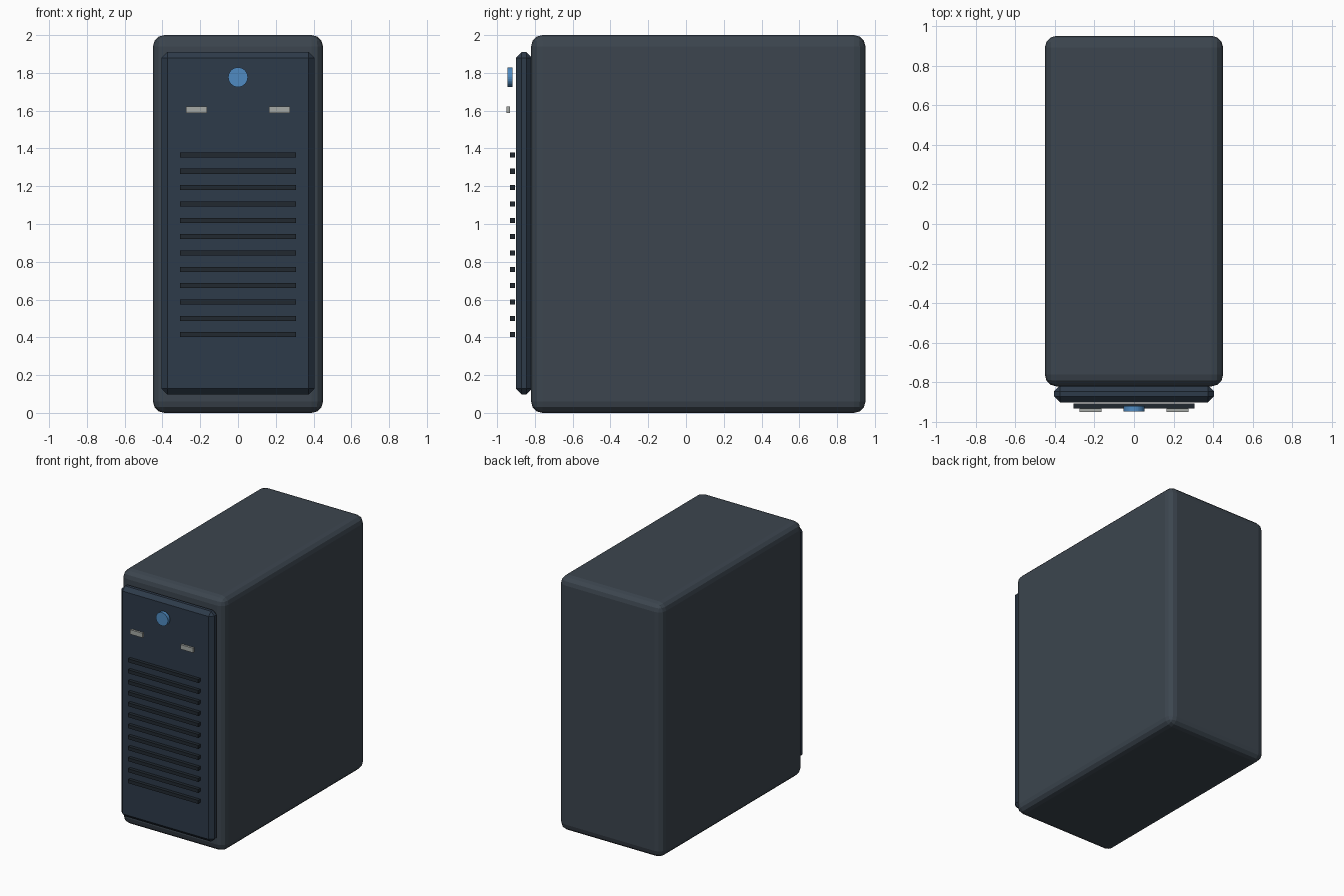
import bpy
import math

if "Cube" in bpy.data.objects:
    bpy.data.objects.remove(bpy.data.objects["Cube"])


def material(name, rgb):
    m = bpy.data.materials.new(name)
    m.diffuse_color = (*rgb, 1)
    m.use_nodes = True
    m.node_tree.nodes["Principled BSDF"].inputs["Base Color"].default_value = m.diffuse_color
    return m


case_mat = material("case_grey", (0.045, 0.06, 0.077))
panel_mat = material("panel_blue_grey", (0.027, 0.043, 0.068))
vent_mat = material("vent_dark", (0.015, 0.022, 0.03))
button_mat = material("button_blue", (0.08, 0.26, 0.54))
port_mat = material("port_metal", (0.38, 0.40, 0.38))


def box(name, lo, hi, mat, bevel=0, segments=1):
    """Box between two corners, with an optional bevel."""
    bpy.ops.mesh.primitive_cube_add(
        size=1, location=[(a + b) / 2 for a, b in zip(lo, hi)])
    ob = bpy.context.object
    ob.name = name
    ob.scale = [b - a for a, b in zip(lo, hi)]
    bpy.ops.object.transform_apply(location=False, rotation=False, scale=True)
    ob.data.materials.append(mat)
    if bevel:
        mod = ob.modifiers.new("bevel", 'BEVEL')
        mod.width = bevel
        mod.segments = segments
    return ob


# Main case and front panel
box("case", (-0.45, -0.82, 0), (0.45, 0.95, 2), case_mat, 0.06, 3)
box("front_panel", (-0.404, -0.90, 0.098), (0.404, -0.815, 1.91), panel_mat, 0.03)

# Vent slats
for i in range(12):
    z = 0.414 + i * 0.0865
    box(f"vent_slat_{i + 1}", (-0.306, -0.932, z - 0.0135),
        (0.306, -0.905, z + 0.0135), vent_mat)

# Power button
bpy.ops.mesh.primitive_cylinder_add(
    vertices=32, radius=0.052, depth=0.027, location=(0, -0.9325, 1.777),
    rotation=(math.pi / 2, 0, 0))
button = bpy.context.object
button.name = "power_button"
button.data.materials.append(button_mat)

# Front ports
for side, x in (("left", -0.22), ("right", 0.22)):
    box(f"{side}_port", (x - 0.055, -0.95, 1.587), (x + 0.055, -0.932, 1.623), port_mat)
